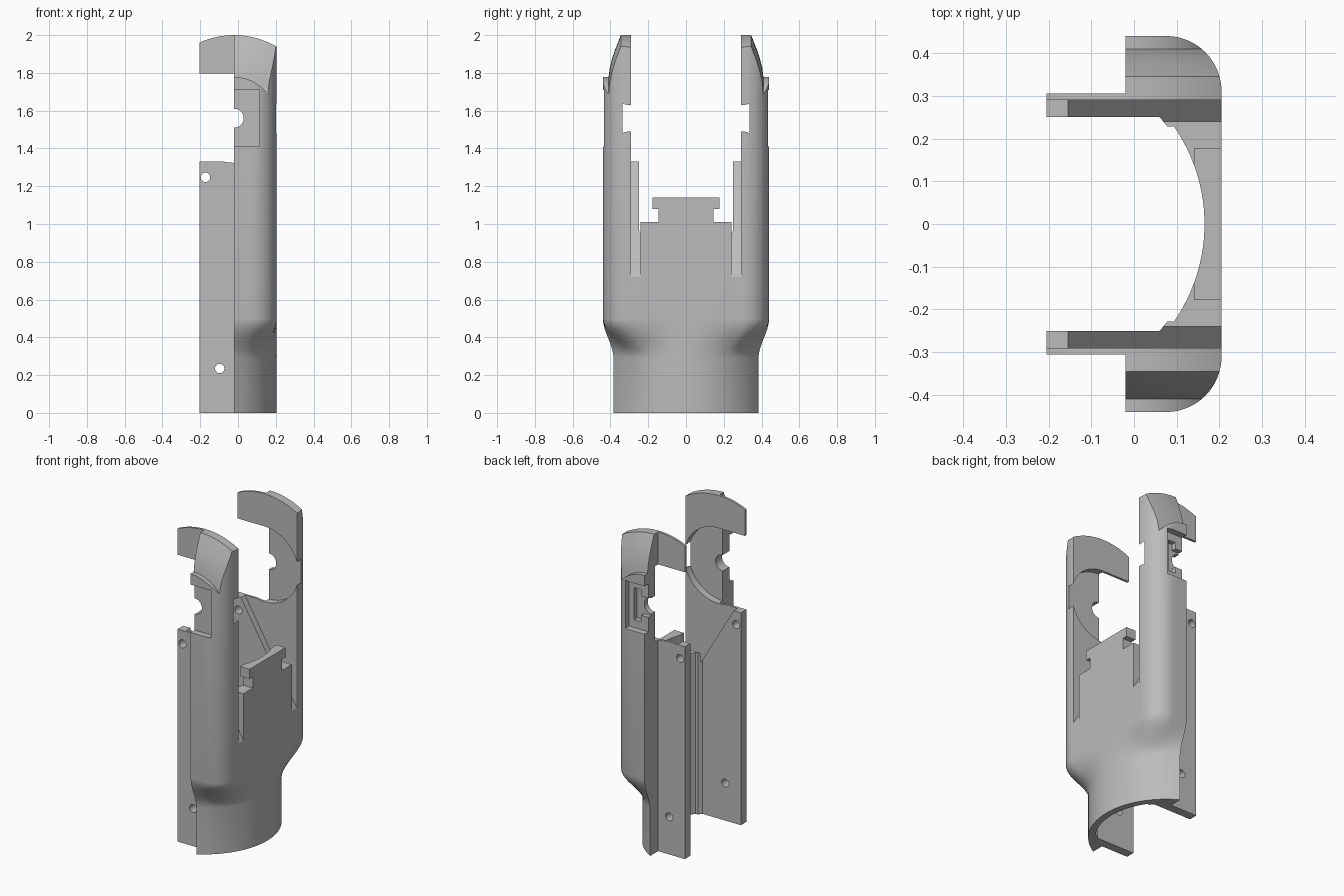
import bpy, bmesh, math

if "Cube" in bpy.data.objects:
    bpy.data.objects.remove(bpy.data.objects["Cube"])

grey = bpy.data.materials.new("plain grey")
grey.diffuse_color = (0.5, 0.5, 0.5, 1)
grey.use_nodes = True
grey.node_tree.nodes["Principled BSDF"].inputs["Base Color"].default_value = grey.diffuse_color
CX, CZ = -0.02, 1.56          # pivot axis of the arms
BX, R_OUT, R_IN = -0.235, 0.44, 0.40   # barrel centre and radii


def make(name, rings, close=False):
    """Skin a list of equal-length point rings, capping the ends."""
    bm = bmesh.new()
    vs = [[bm.verts.new(p) for p in ring] for ring in rings]
    n = len(rings[0])
    for a, b in zip(vs, vs[1:]):
        for i in range(n):
            j = (i + 1) % n
            bm.faces.new((a[i], a[j], b[j], b[i]))
    bm.faces.new(vs[0])
    bm.faces.new(vs[-1])
    bmesh.ops.recalc_face_normals(bm, faces=bm.faces)
    me = bpy.data.meshes.new(name)
    bm.to_mesh(me)
    bm.free()
    ob = bpy.data.objects.new(name, me)
    bpy.context.collection.objects.link(ob)
    me.materials.append(grey)
    return ob


def prism(name, pts, axis, lo, hi):
    """Extrude a 2D outline along an axis."""
    def place(p, t):
        return {"x": (t, p[0], p[1]), "y": (p[0], t, p[1]), "z": (p[0], p[1], t)}[axis]
    return make(name, [[place(p, t) for p in pts] for t in (lo, hi)])


def box(name, x, y, z):
    return prism(name, [(x[0], y[0]), (x[1], y[0]), (x[1], y[1]), (x[0], y[1])], "z", *z)


def disc(name, x, z, r, lo, hi, n=64):
    pts = [(x + r * math.cos(2 * math.pi * i / n), z + r * math.sin(2 * math.pi * i / n)) for i in range(n)]
    return prism(name, pts, "y", lo, hi)


def boolean(ob, tool, op="DIFFERENCE", keep=False):
    m = ob.modifiers.new("bool", "BOOLEAN")
    m.operation, m.object, m.solver = op, tool, "EXACT"
    bpy.context.view_layer.objects.active = ob
    bpy.ops.object.modifier_apply(modifier=m.name)
    if not keep:
        bpy.data.objects.remove(tool)


def span(s, a, b):
    return (a, b) if s > 0 else (-b, -a)


# Shell: rounded section above blending to a round barrel section below
upper = [(CX, 0.44), (0.03, 0.44)]
for i in range(13):
    a = math.pi / 2 * (1 - i / 12)
    upper.append((0.075 + 0.13 * math.cos(a), 0.31 + 0.13 * math.sin(a)))
upper += [(0.205, 0.31 * (1 - i / 9)) for i in range(1, 10)]
upper += [(x, -y) for x, y in reversed(upper[:-1])]


def barrel(p):
    dx, dy = p[0] - CX, p[1]
    l = math.hypot(dx, dy)
    dx, dy = dx / l, dy / l
    ox = CX - BX
    t = -ox * dx + math.sqrt((ox * dx) ** 2 - ox * ox + R_OUT ** 2)
    return CX + t * dx, t * dy


lower = [barrel(p) for p in upper]
levels = [(0, 0), (0.29, 0)]
for i in range(1, 11):
    t = i / 10
    levels.append((0.29 + 0.21 * t, t * t * (3 - 2 * t)))
levels.append((2.0, 1))
shell = make("shell", [[(a[0] + (b[0] - a[0]) * k, a[1] + (b[1] - a[1]) * k, z)
                        for a, b in zip(lower, upper)] for z, k in levels])

# Bore with side grooves
half = [(-1, 0.25), (0.06, 0.25), (0.078, 0.228)]
a0 = math.asin(0.228 / R_IN)
half += [(BX + R_IN * math.cos(a0 * (1 - i / 12)), R_IN * math.sin(a0 * (1 - i / 12))) for i in range(13)]
bore = prism("bore_cutter", half + [(x, -y) for x, y in reversed(half[:-1])], "z", -0.1, 2.2)
bore.hide_render = True
boolean(shell, bore, keep=True)

# Opening between the arms
boolean(shell, box("opening", (-1, 1), (-0.245, 0.245), (1.01, 2.2)))

for s in (1, -1):
    # Side plate, carried up into the arm head
    boolean(shell, box("plate", (-0.205, 0.0), span(s, 0.25, 0.305), (0, 2.0)), "UNION")
    boolean(shell, box("gap", (-1, CX), span(s, 0.2, 0.6), (1.33, 1.796)))
    # Sloped slot inside each arm
    slope = [(-0.4, 1.33), (-0.155, 1.33), (0.3, 0.559), (0.3, 2.2), (-0.4, 2.2)]
    boolean(shell, prism("slot", slope, "y", *span(s, 0.24, 0.29)))
    # Round recess and pivot hole
    boolean(shell, disc("recess", CX, CZ, 0.236, *span(s, 0.2, 0.335), 96))
    boolean(shell, disc("pivot", CX, CZ, 0.05, *span(s, 0.2, 0.6)))
    # Outer pocket
    boolean(shell, box("pocket", (-0.3, 0.115), span(s, 0.40, 0.6), (1.41, 1.71)))
    if s > 0:
        boolean(shell, box("pocket_step", (-0.3, 0.05), (0.37, 0.6), (1.50, 1.62)))
        boolean(shell, box("pocket_slot", (0.03, 0.08), (0.37, 0.6), (1.46, 1.66)))
    # Domed arm head, turned about the pivot axis
    prof = [(0.218, 0.6), (0.218, 0.41), (0.27, 0.403), (0.32, 0.39), (0.37, 0.373),
            (0.41, 0.357), (0.44, 0.345), (0.44, 0.2), (0.8, 0.2), (0.8, 0.6)]
    rings = []
    for i in range(65):
        a = math.pi * i / 64
        rings.append([(CX + r * math.cos(a), s * y, CZ + r * math.sin(a)) for r, y in prof])
    boolean(shell, make("dome", rings))
    # Screw holes
    for x, z in ((-0.172, 1.247), (-0.097, 0.235)):
        boolean(shell, disc("screw", x, z, 0.025, *span(s, 0.2, 0.35), 32))

# T-shaped latch tab
tee = [(-0.145, 0.99), (0.145, 0.99), (0.145, 1.08), (0.178, 1.08),
       (0.178, 1.14), (-0.178, 1.14), (-0.178, 1.08), (-0.145, 1.08)]
tab = prism("latch_tab", tee, "x", 0.14, 0.205)
boolean(tab, bore)
boolean(shell, tab, "UNION")

bpy.ops.object.select_all(action="DESELECT")
shell.select_set(True)
bpy.context.view_layer.objects.active = shell
bpy.ops.object.shade_smooth_by_angle(angle=math.radians(30))
